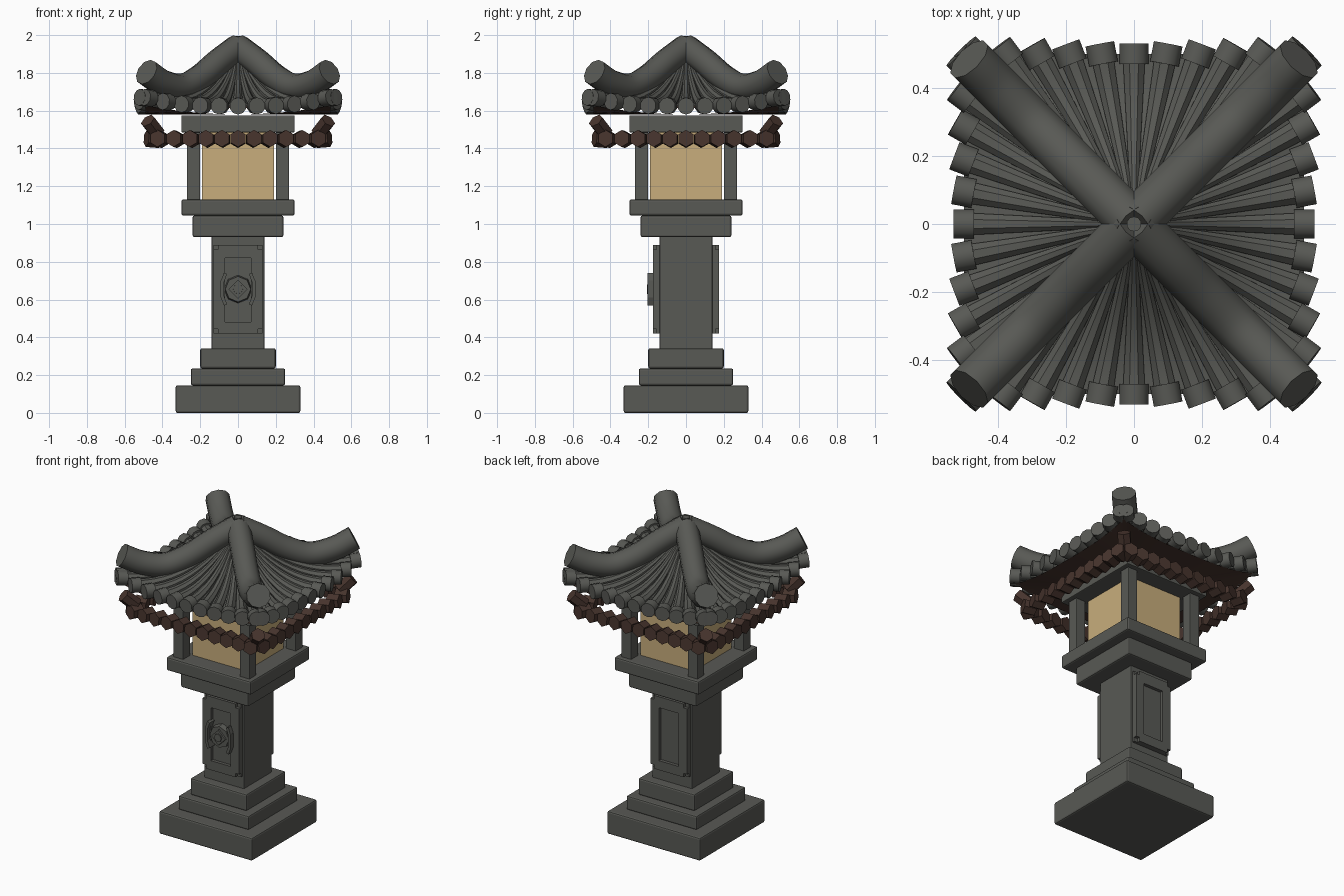
import bpy, bmesh, math
from mathutils import Vector, Matrix

if "Cube" in bpy.data.objects:
    bpy.data.objects.remove(bpy.data.objects["Cube"])


def material(name, rgb):
    m = bpy.data.materials.new(name)
    m.use_nodes = True
    m.diffuse_color = (*rgb, 1)
    m.node_tree.nodes["Principled BSDF"].inputs["Base Color"].default_value = (*rgb, 1)
    return m


STONE = material("grey_stone", (0.098, 0.1, 0.09))
WOOD = material("brown_wood", (0.062, 0.034, 0.026))
PAPER = material("warm_paper", (0.58, 0.42, 0.2))


def finish(name, bm, mat, bevel=0, smooth=False):
    bmesh.ops.recalc_face_normals(bm, faces=bm.faces)
    mesh = bpy.data.meshes.new(name)
    bm.to_mesh(mesh)
    bm.free()
    ob = bpy.data.objects.new(name, mesh)
    bpy.context.collection.objects.link(ob)
    mesh.materials.append(mat)
    if bevel:
        mod = ob.modifiers.new("soft_edges", "BEVEL")
        mod.width, mod.segments = bevel, 2
    if smooth:
        bpy.ops.object.select_all(action="DESELECT")
        ob.select_set(True)
        bpy.context.view_layer.objects.active = ob
        bpy.ops.object.shade_smooth_by_angle(angle=math.radians(40))
    return ob


def add_box(bm, x, y, z, tilt=0):
    # Each argument is a (low, high) pair; tilt turns the box in the front plane
    mid = Vector([sum(p) / 2 for p in (x, y, z)])
    size = [p[1] - p[0] for p in (x, y, z)]
    mat = Matrix.Translation(mid) @ Matrix.Rotation(tilt, 4, "Y") @ Matrix.Diagonal((*size, 1))
    bmesh.ops.create_cube(bm, size=1, matrix=mat)


def slab(name, half, low, high, mat=STONE, bevel=0.01):
    bm = bmesh.new()
    add_box(bm, (-half, half), (-half, half), (low, high))
    return finish(name, bm, mat, bevel)


def add_tube(bm, path, radii, sides):
    # Sweep a regular polygon along a path that never runs straight up
    rings = []
    for i, p in enumerate(path):
        d = (path[min(i + 1, len(path) - 1)] - path[max(i - 1, 0)]).normalized()
        side = d.cross(Vector((0, 0, 1))).normalized()
        up = side.cross(d)
        angles = [math.tau * (k + 0.5) / sides for k in range(sides)]
        rings.append([bm.verts.new(p + radii[i] * (math.cos(a) * side + math.sin(a) * up))
                      for a in angles])
    for a, b in zip(rings, rings[1:]):
        for k in range(sides):
            n = (k + 1) % sides
            bm.faces.new((a[k], a[n], b[n], b[k]))
    bm.faces.new(rings[0])
    bm.faces.new(rings[-1])


def quarter_turns():
    return [Matrix.Rotation(math.pi / 2 * q, 3, "Z") for q in range(4)]


# Stepped foot, pillar and platform
slab("base", 0.33, 0, 0.146)
slab("lower_step", 0.25, 0.146, 0.235)
slab("upper_step", 0.2, 0.235, 0.342)
slab("pillar", 0.14, 0.335, 0.935, bevel=0.004)
slab("platform_lower", 0.24, 0.93, 1.045)
slab("platform_upper", 0.3, 1.045, 1.13)

# Lamp box
slab("paper_box", 0.19, 1.125, 1.5, PAPER, 0)
slab("top_frame", 0.3, 1.485, 1.575, bevel=0.005)
bm = bmesh.new()
for sx in (-1, 1):
    for sy in (-1, 1):
        add_box(bm, sorted((sx * 0.2, sx * 0.27)), sorted((sy * 0.2, sy * 0.27)), (1.125, 1.5))
finish("corner_posts", bm, STONE, 0.004)

# Framed panels with notched corners, front and back
for name, s in (("front_panel", -1), ("back_panel", 1)):
    bm = bmesh.new()
    deep = sorted((s * 0.13, s * 0.176))
    for sx in (-1, 1):
        add_box(bm, sorted((sx * 0.07, sx * 0.13)), deep, (0.445, 0.865))
    add_box(bm, (-0.105, 0.105), deep, (0.42, 0.48))
    add_box(bm, (-0.105, 0.105), deep, (0.82, 0.89))
    add_box(bm, (-0.13, 0.13), sorted((s * 0.13, s * 0.155)), (0.42, 0.89))
    finish(name, bm, STONE)

# Carved ornament on the front panel
bm = bmesh.new()
for radius, depth, sides in ((0.075, 0.19, 8), (0.055, 0.2, 4), (0.028, 0.207, 8)):
    mat = Matrix.Translation((0, -(depth + 0.15) / 2, 0.655)) @ Matrix.Rotation(math.pi / 2, 4, "X")
    bmesh.ops.create_cone(bm, cap_ends=True, segments=sides, radius1=radius,
                          radius2=radius * 0.9, depth=depth - 0.15, matrix=mat)
for s in (-1, 1):
    add_box(bm, sorted((s * 0.074, s * 0.092)), (-0.205, -0.15), (0.61, 0.7))
    for dz in (-1, 1):
        z = 0.655 + dz * 0.06
        add_box(bm, sorted((s * 0.066, s * 0.084)), (-0.205, -0.15), (z - 0.025, z + 0.025),
                -s * dz * 0.35)
finish("carved_ornament", bm, STONE)


# Concave roof height: t is distance from centre, s runs -1..1 along a side
def roof_z(t, s):
    t = min(t, 0.5)
    return 1.625 + 0.3 * (1 - t / 0.5) ** 2.2 + 0.05 * abs(s) ** 3 * (t / 0.5) ** 2


def roof_sheet(name, mat, drop, reach, flat=False):
    bm = bmesh.new()
    cols, rows = 12, 10
    for turn in quarter_turns():
        grid = []
        for r in range(rows + 1):
            t = 0.01 + (reach - 0.01) * r / rows
            line = []
            for c in range(cols + 1):
                s = 2 * c / cols - 1
                z = roof_z(t, s) - drop
                if flat:
                    z = 1.58 + 0.05 * abs(s) ** 3 * (t / 0.5) ** 2
                line.append(bm.verts.new(turn @ Vector((s * t, -t, z))))
            grid.append(line)
        for a, b in zip(grid, grid[1:]):
            for c in range(cols):
                bm.faces.new((a[c], a[c + 1], b[c + 1], b[c]))
    bmesh.ops.remove_doubles(bm, verts=bm.verts, dist=0.0005)
    return finish(name, bm, mat, smooth=True)


roof_sheet("roof_surface", STONE, 0, 0.5)
roof_sheet("roof_lining", WOOD, 0.012, 0.495)
roof_sheet("soffit", WOOD, 0, 0.49, flat=True)

# Fan of round roof tiles, each with a thicker end collar
tiles, collars = bmesh.new(), bmesh.new()
for turn in quarter_turns():
    for i in range(-5, 6):
        s = i * 0.19

        def on_roof(t):
            return turn @ Vector((s * t, -t, roof_z(t, s)))

        ts = [0.04 + 0.46 * k / 10 for k in range(11)]
        add_tube(tiles, [on_roof(t) for t in ts], [0.008 + 0.056 * t for t in ts], 8)
        end = on_roof(0.5)
        out = (end - on_roof(0.47)).normalized()
        add_tube(collars, [end - out * 0.03, end + out * 0.03], [0.045, 0.045], 10)
finish("roof_tiles", tiles, STONE, smooth=True)
finish("tile_collars", collars, STONE, smooth=True)

# Four hip ridges sweeping down and curling up at the corners
keys = [(0, 1.935), (0.1, 1.86), (0.2, 1.775), (0.3, 1.725), (0.4, 1.748), (0.485, 1.805)]


def smooth_path(points, steps=6):
    pts = [Vector((p[0], p[0], p[1])) for p in points]
    pts = [2 * pts[0] - pts[1]] + pts + [2 * pts[-1] - pts[-2]]
    out = []
    for a, b, c, d in zip(pts, pts[1:], pts[2:], pts[3:]):
        for k in range(steps):
            u = k / steps
            out.append(0.5 * (2 * b + (c - a) * u + (2 * a - 5 * b + 4 * c - d) * u ** 2
                              + (3 * b - a - 3 * c + d) * u ** 3))
    return out + [pts[-2]]


bm = bmesh.new()
path = smooth_path(keys)
for turn in quarter_turns():
    add_tube(bm, [turn @ p for p in path], [0.072] * len(path), 10)
finish("hip_ridges", bm, STONE, smooth=True)

# Small peg at the peak
bm = bmesh.new()
bmesh.ops.create_cone(bm, cap_ends=True, segments=10, radius1=0.022, radius2=0.022, depth=0.08,
                      matrix=Matrix.Translation((0, 0, 1.955)))
finish("peak_peg", bm, STONE, smooth=True)

# Hexagonal rafter ends below the eaves, with a raised one at each corner
bm = bmesh.new()
for turn in quarter_turns():
    for i in range(-5, 6):
        x = i * 0.082
        add_tube(bm, [turn @ Vector((x * 0.98, -0.415, 1.447)), turn @ Vector((x * 1.04, -0.485, 1.453))],
                 [0.045, 0.045], 6)
    add_tube(bm, [turn @ Vector((0.425, -0.425, 1.48)), turn @ Vector((0.478, -0.478, 1.548))],
             [0.042, 0.042], 6)
finish("rafter_ends", bm, WOOD)
